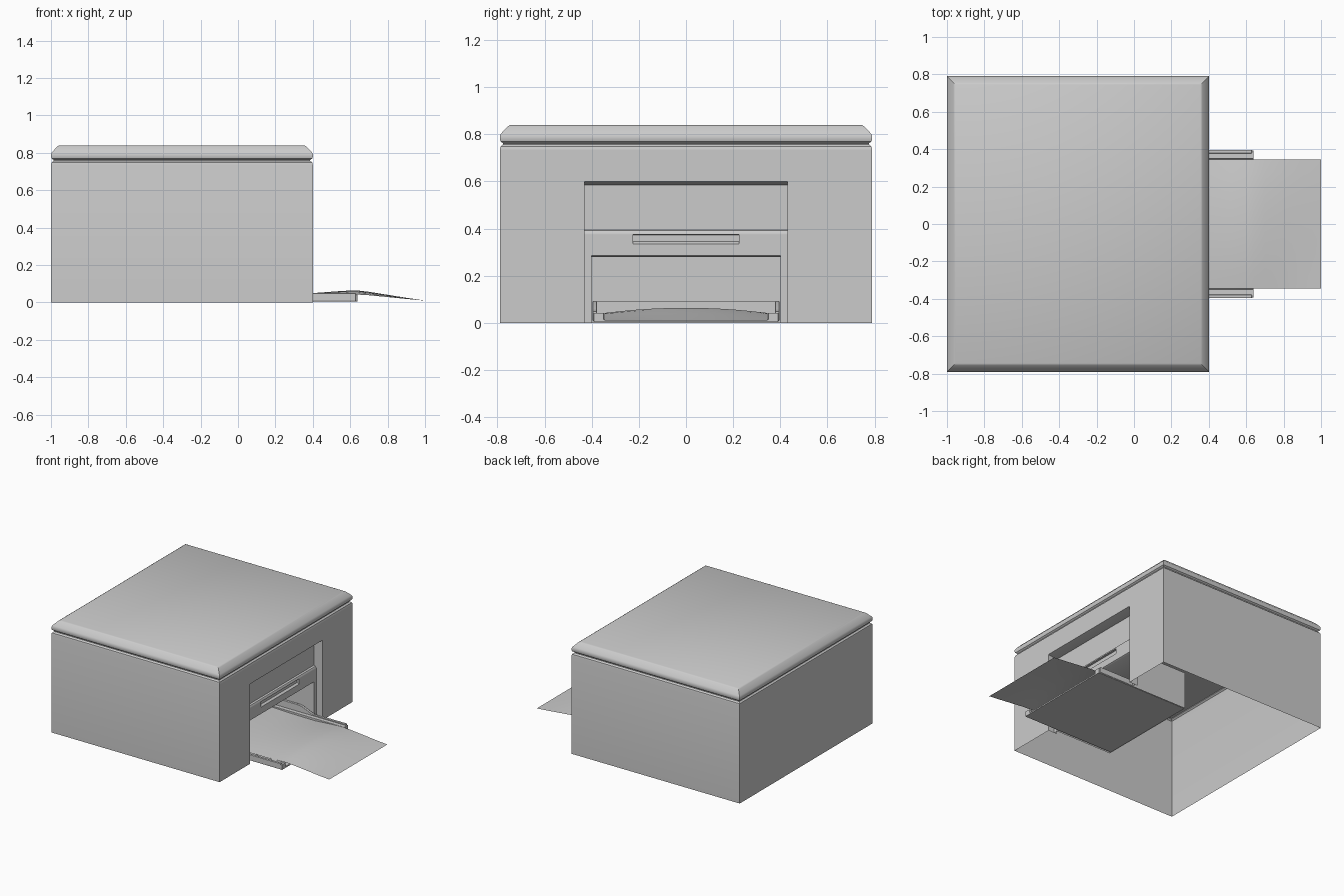
import bpy, bmesh

if "Cube" in bpy.data.objects:
    bpy.data.objects.remove(bpy.data.objects["Cube"])

XB, XF, YW = -1.0, 0.4, 0.79          # body back, front and half width


def finish(bm, name, bevel=0, recalc=False, smooth=True):
    bmesh.ops.remove_doubles(bm, verts=bm.verts, dist=1e-5)
    if recalc:
        bmesh.ops.recalc_face_normals(bm, faces=bm.faces)
    me = bpy.data.meshes.new(name)
    bm.to_mesh(me)
    bm.free()
    ob = bpy.data.objects.new(name, me)
    bpy.context.collection.objects.link(ob)
    if bevel:
        m = ob.modifiers.new("bevel", 'BEVEL')
        m.width, m.segments = bevel, 2
    if smooth:
        bpy.ops.object.select_all(action='DESELECT')
        bpy.context.view_layer.objects.active = ob
        ob.select_set(True)
        bpy.ops.object.shade_smooth_by_angle(angle=0.6)
    return ob


def face(bm, pts):
    return bm.faces.new([bm.verts.new(p) for p in pts])


def strip(bm, prof, y0, y1):
    """Sweep an (x, z) profile, listed top down, across y; faces look to +x."""
    for (px, pz), (qx, qz) in zip(prof, prof[1:]):
        face(bm, [(qx, y0, qz), (qx, y1, qz), (px, y1, pz), (px, y0, pz)])


def cheeks(bm, y, prof):
    """Pair of side faces at +-y that look towards the middle."""
    for s in (1, -1):
        f = face(bm, [(x, s * y, z) for x, z in prof])
        f.normal_update()
        if f.normal.y * s > 0:
            f.normal_flip()


def loft(bm, rings, skip_front_first=False):
    """Rectangular rings given as (inset, z), stacked upwards."""
    def corners(i, z):
        return [(XB + i, -YW + i, z), (XF - i, -YW + i, z),
                (XF - i, YW - i, z), (XB + i, YW - i, z)]
    for n, (a, b) in enumerate(zip(rings, rings[1:])):
        ca, cb = corners(*a), corners(*b)
        for k in range(4):
            if n == 0 and k == 1 and skip_front_first:
                continue
            j = (k + 1) % 4
            face(bm, [ca[k], ca[j], cb[j], cb[k]])
    return corners(*rings[0]), corners(*rings[-1])


# Hollow body shell, open underneath, with a front doorway
bm = bmesh.new()
loft(bm, [(0, 0), (0, .735), (.003, .748), (.014, .757), (.014, .766)], True)
for s in (1, -1):
    a, b = sorted((s * .43, s * YW))
    strip(bm, [(XF, .735), (XF, 0)], a, b)
strip(bm, [(XF, .735), (XF, .6)], -.43, .43)
finish(bm, "body_shell")

# Scanner lid with chamfered rim
bm = bmesh.new()
lo, hi = loft(bm, [(.014, .762), (.003, .770), (0, .780), (0, .793),
                   (.006, .804), (.034, .834), (.045, .84)])
face(bm, hi)
face(bm, lo[::-1])
finish(bm, "lid")

# Front recess: upper panel, lower panel with finger slot
bm = bmesh.new()
strip(bm, [(XF, .6), (.39, .597), (.33, .585), (.33, .395)], -.43, .43)
lip = [(.33, .395), (.343, .391), (.35, .38), (.35, .375)]
strip(bm, lip, -.43, .43)
slot = [(.35, .375), (.335, .373), (.335, .345), (.35, .335)]
strip(bm, slot, -.225, .225)
cheeks(bm, .225, slot)
strip(bm, [(.35, .335), (.35, .285)], -.225, .225)
for s in (1, -1):
    a, b = sorted((s * .225, s * .43))
    strip(bm, [(.35, .375), (.35, .285)], a, b)
    a, b = sorted((s * .40, s * .43))
    strip(bm, [(.35, .285), (.35, 0)], a, b)
cheeks(bm, .43, [(.33, 0), (XF, 0), (XF, .6), (.33, .585)])
finish(bm, "front_recess")

# Deep tray channel behind the lower opening
bm = bmesh.new()
strip(bm, [(.35, .285), (.34, .279), (-.12, .279), (-.12, 0)], -.40, .40)
cheeks(bm, .40, [(-.12, 0), (.35, 0), (.35, .285), (.34, .279), (-.12, .279)])
finish(bm, "tray_channel")


def prism(bm, prof, y0, y1):
    """Closed solid from an (x, z) outline between two y values."""
    f = face(bm, [(x, y0, z) for x, z in prof])
    r = bmesh.ops.extrude_face_region(bm, geom=[f])
    for v in r["geom"]:
        if isinstance(v, bmesh.types.BMVert):
            v.co.y = y1


def solid(name, prof, y0, y1, bevel=0):
    bm = bmesh.new()
    prism(bm, prof, y0, y1)
    return finish(bm, name, bevel, recalc=True)


# Paper tray: floor, back wall and stepped side rails
solid("tray_floor", [(-.12, .004), (.64, .004), (.64, .014), (-.12, .014)], -.39, .39)
solid("tray_back", [(-.115, .01), (-.09, .01), (-.09, .09), (-.115, .09)], -.39, .39)
outer = [(-.115, .008), (.63, .008), (.63, .05), (.36, .05),
         (.33, .06), (.27, .086), (.24, .092), (-.115, .092)]
inner = [(-.115, .006), (.64, .006), (.64, .042), (-.115, .042)]
for s, side in ((1, "left"), (-1, "right")):
    solid("tray_rail_" + side, outer, s * .378, s * .396, .002)
    solid("tray_ledge_" + side, inner, s * .348, s * .392, .002)

# Sheet of paper, arched across its width and drooping to the front
bm = bmesh.new()
path = [(-.09, .04), (.2, .043), (.4, .05), (.52, .059), (.6, .064),
        (.64, .064), (.7, .057), (.8, .041), (.9, .025), (1.0, .010)]
rows = []
for x, z in path:
    fade = min(1, (1 - x) / .36) if x > .4 else max(0, (x + .1) / .5)
    rows.append([bm.verts.new((x, y * .345, z - .022 * fade * y * y))
                 for y in (i / 5 for i in range(-5, 6))])
for a, b in zip(rows, rows[1:]):
    for i in range(10):
        bm.faces.new([a[i], b[i], b[i + 1], a[i + 1]])
finish(bm, "paper_sheet")
